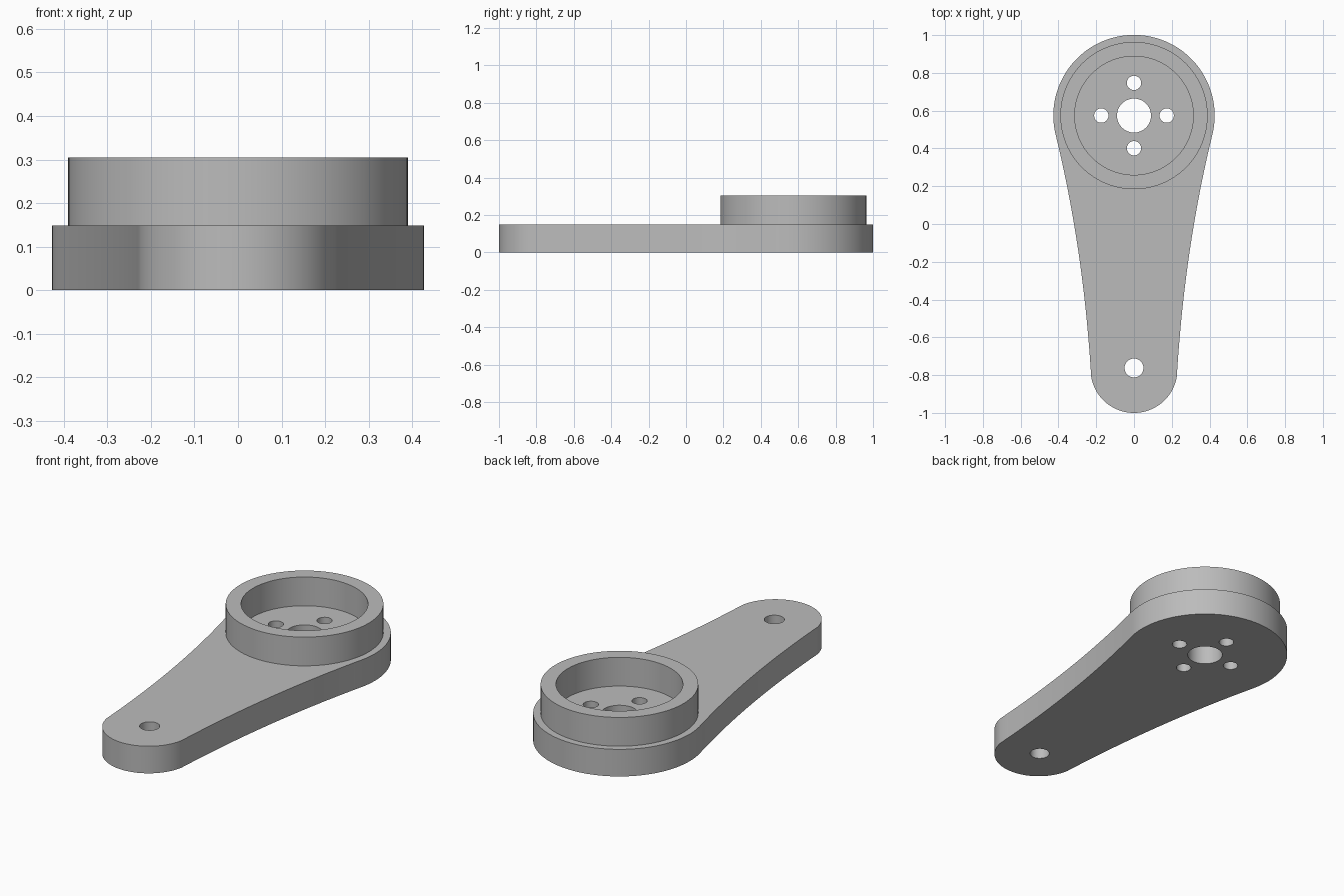
import bpy, bmesh
from math import sin, cos, pi, radians
from mathutils import Vector

cube = bpy.data.objects.get("Cube")
if cube:
    bpy.data.objects.remove(cube, do_unlink=True)

# Single grey finish
grey = bpy.data.materials.new("plain grey")
grey.use_nodes = True
colour = (0.5, 0.5, 0.5, 1)
grey.diffuse_color = colour
grey.node_tree.nodes["Principled BSDF"].inputs["Base Color"].default_value = colour

HUB_Y, HUB_R = 0.574, 0.427
TIP_Y, TIP_R = -0.77, 0.23
ARM_TOP, CUP_TOP = 0.148, 0.305


def arc(cy, r, start, end, n, cx=0):
    """Points along an arc, both ends included."""
    return [Vector((cx + r * cos(start + (end - start) * i / n),
                    cy + r * sin(start + (end - start) * i / n))) for i in range(n + 1)]


def circle(cx, cy, r, n=64):
    return arc(cy, r, 0, 2 * pi, n, cx)[:-1]


def bow(a, b, c, n=24):
    """Inner points of a quadratic curve from a to c, pulled towards b."""
    return [a * (1 - t) ** 2 + b * 2 * t * (1 - t) + c * t * t
            for t in (i / n for i in range(1, n))]


def plate(name, loops, z0, z1):
    """Extrude an outline (first loop) with holes (other loops) from z0 to z1."""
    curve = bpy.data.curves.new(name, 'CURVE')
    curve.dimensions, curve.fill_mode = '2D', 'BOTH'
    curve.extrude = (z1 - z0) / 2
    for loop in loops:
        spline = curve.splines.new('POLY')
        spline.points.add(len(loop) - 1)
        for point, co in zip(spline.points, loop):
            point.co = (co.x, co.y, 0, 1)
        spline.use_cyclic_u = True
    obj = bpy.data.objects.new(name, curve)
    bpy.context.collection.objects.link(obj)
    bpy.ops.object.select_all(action='DESELECT')
    obj.select_set(True)
    bpy.context.view_layer.objects.active = obj
    bpy.ops.object.convert(target='MESH')
    obj = bpy.context.object
    bm = bmesh.new()
    bm.from_mesh(obj.data)
    bmesh.ops.remove_doubles(bm, verts=bm.verts, dist=0.0001)
    bmesh.ops.translate(bm, verts=bm.verts, vec=(0, 0, (z0 + z1) / 2))
    bmesh.ops.recalc_face_normals(bm, faces=bm.faces)
    bm.to_mesh(obj.data)
    bm.free()
    obj.data.materials.clear()
    obj.data.materials.append(grey)
    bpy.ops.object.shade_smooth_by_angle(angle=radians(20))
    return obj


# Arm outline: wide hub end, slightly hollow sides, narrow rounded tip
hub = arc(HUB_Y, HUB_R, radians(-13), radians(193), 64)
tip = arc(TIP_Y, TIP_R, radians(190), radians(350), 48)
pull = Vector((0.267, -0.13))
left_side = bow(tip[-1], pull, hub[0])
right_side = bow(hub[-1], Vector((-pull.x, pull.y)), tip[0])
outline = hub + right_side + tip + left_side

# Bore, four bolt holes and pivot hole
holes = [circle(0, HUB_Y, 0.09), circle(0, -0.762, 0.05, 48)]
for i in range(4):
    a = i * pi / 2
    holes.append(circle(0.173 * cos(a), HUB_Y + 0.173 * sin(a), 0.038, 32))

plate("arm", [outline] + holes, 0, ARM_TOP)

# Raised ring wall on the hub
plate("cup_wall", [circle(0, HUB_Y, 0.39, 96), circle(0, HUB_Y, 0.314, 96)],
      ARM_TOP - 0.005, CUP_TOP)
